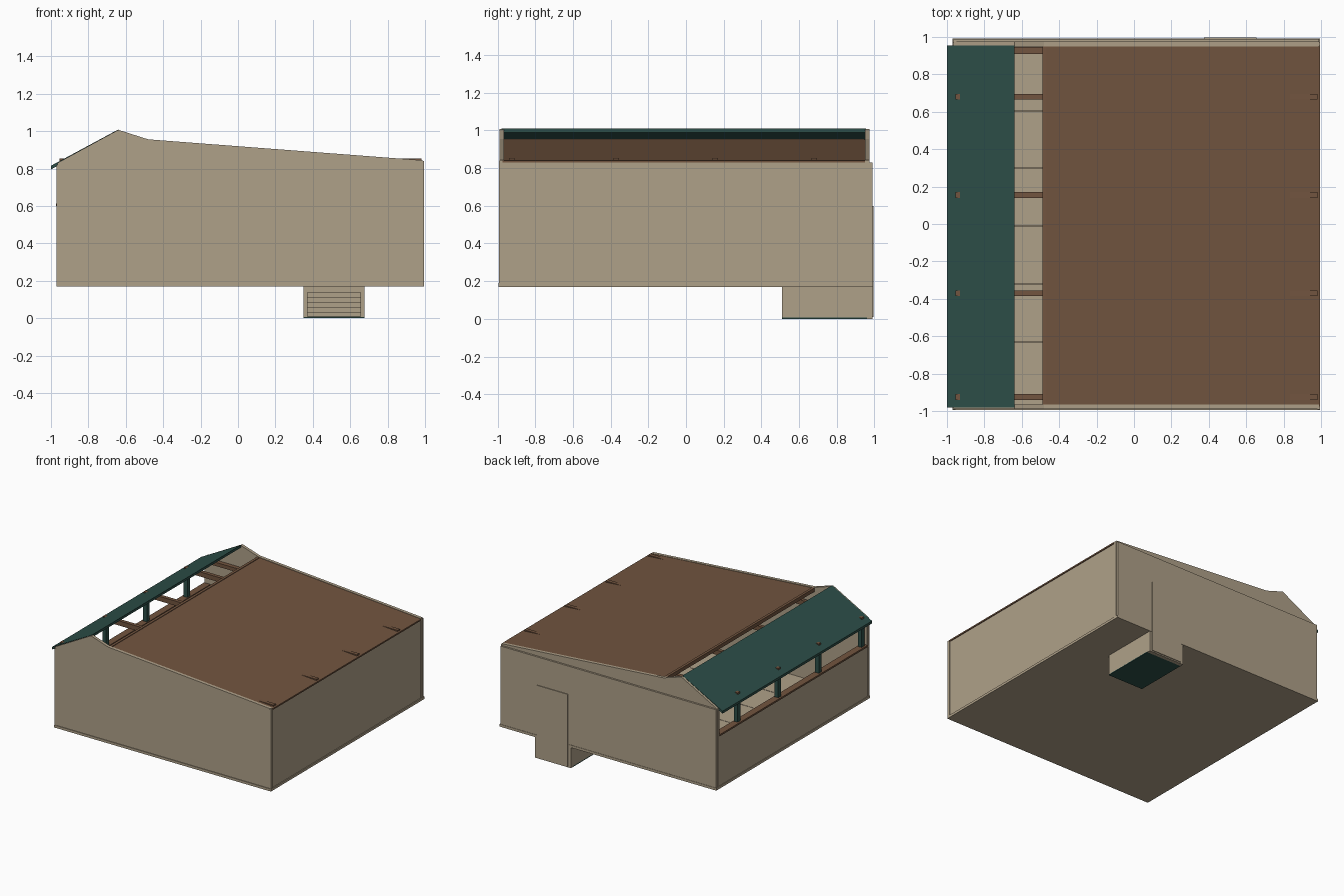
import bpy
import bmesh

cube = bpy.data.objects.get("Cube")
if cube:
    bpy.data.objects.remove(cube, do_unlink=True)


def material(name, rgb):
    m = bpy.data.materials.new(name)
    m.use_nodes = True
    color = (*rgb, 1)
    m.diffuse_color = color
    bsdf = next(n for n in m.node_tree.nodes if n.type == "BSDF_PRINCIPLED")
    bsdf.inputs["Base Color"].default_value = color
    bsdf.inputs["Roughness"].default_value = 0.8
    return m


BEIGE = material("beige_panel", (0.43, 0.355, 0.25))
BROWN = material("brown_wood", (0.168, 0.09, 0.05))
TEAL = material("dark_teal", (0.026, 0.078, 0.066))


def prism(name, profile, y0, y1, mat):
    """Extrude an outline in x and z along y."""
    bm = bmesh.new()
    face = bm.faces.new([bm.verts.new((x, y0, z)) for x, z in profile])
    out = bmesh.ops.extrude_face_region(bm, geom=[face])
    moved = [v for v in out["geom"] if isinstance(v, bmesh.types.BMVert)]
    bmesh.ops.translate(bm, verts=moved, vec=(0, y1 - y0, 0))
    bmesh.ops.recalc_face_normals(bm, faces=bm.faces)
    mesh = bpy.data.meshes.new(name)
    bm.to_mesh(mesh)
    bm.free()
    mesh.materials.append(mat)
    obj = bpy.data.objects.new(name, mesh)
    bpy.context.collection.objects.link(obj)
    return obj


def box(name, xs, ys, zs, mat):
    (a, b), (c, d) = xs, zs
    return prism(name, [(a, c), (b, c), (b, d), (a, d)], *ys, mat)


def slab(name, start, end, thick, ys, mat):
    """Sloped sheet whose top runs from start to end."""
    (xa, za), (xb, zb) = start, end
    outline = [start, end, (xb, zb - thick), (xa, za - thick)]
    return prism(name, outline, *ys, mat)


FLOOR, EAVE, SILL = 0.17, 0.83, 0.6
LEFT, RIGHT = -0.965, 0.988

# End walls with the kinked gable
gable = [(LEFT, FLOOR), (LEFT, EAVE), (-0.64, 1.007), (-0.48, 0.956),
         (RIGHT, 0.844), (RIGHT, FLOOR)]
prism("front_wall", gable, -0.99, -0.965, BEIGE)
prism("back_gable", gable, 0.95, 0.975, BEIGE)
box("back_wall", (LEFT, RIGHT), (0.972, 0.99), (FLOOR, EAVE), BEIGE)

# Side walls: full height on one side, low and open on the other
box("long_wall", (0.97, RIGHT), (-0.98, 0.95), (FLOOR, EAVE), BEIGE)
box("low_wall", (LEFT, -0.945), (-0.98, 0.95), (FLOOR, SILL), BEIGE)
box("window_sill", (-0.972, -0.915), (-0.965, 0.95), (SILL, SILL + 0.014), BROWN)

# Base trim and corner trim
for name, xs, ys in (
        ("front_trim", (-0.97, 0.995), (-0.995, -0.98)),
        ("back_trim", (-0.97, 0.995), (0.98, 0.993)),
        ("long_side_trim", (0.98, 0.995), (-0.995, 0.993)),
        ("low_side_trim", (-0.97, -0.955), (-0.995, 0.993))):
    box(name, xs, ys, (FLOOR, FLOOR + 0.02), BEIGE)
for i, y in enumerate((-0.985, 0.96)):
    box(f"long_corner_{i}", (0.98, 0.994), (y - 0.008, y + 0.012), (FLOOR, 0.84), BEIGE)
    box(f"low_corner_{i}", (-0.97, -0.955), (y - 0.008, y + 0.012), (FLOOR, 0.82), BEIGE)

# Floor panels with narrow seams; the last leaves the stairwell open
WELL = (0.35, 0.675)
seams = (-0.975, -0.63, -0.32, -0.01, 0.3, 0.605, 0.96)
for i, (a, b) in enumerate(zip(seams, seams[1:])):
    spans = [(-0.955, 0.975)]
    if b > 0.9:
        spans = [(-0.955, WELL[0]), (WELL[1], 0.975)]
    for j, span in enumerate(spans):
        box(f"floor_panel_{i}_{j}", span, (a + 0.002, b - 0.002),
            (FLOOR + 0.004, FLOOR + 0.02), BEIGE)
box("floor_underside", (-0.96, 0.98), (-0.98, 0.6), (FLOOR, FLOOR + 0.004), BEIGE)
for span in ((-0.96, WELL[0]), (WELL[1], 0.98)):
    box("floor_underside_back", span, (0.6, 0.98), (FLOOR, FLOOR + 0.004), BEIGE)

# Roof sheets, with the gap between them left open
slab("brown_roof", (-0.485, 0.952), (0.995, 0.841), 0.012, (-0.975, 0.95), BROWN)
box("brown_roof_edge", (-0.49, -0.468), (-0.965, 0.948), (0.925, 0.955), BROWN)
slab("teal_roof", (-1.0, 0.815), (-0.638, 1.01), 0.02, (-0.98, 0.955), TEAL)

# Tie beams poke through both roofs, standing on posts
for i, y in enumerate((-0.925, -0.37, 0.155, 0.68)):
    box(f"tie_beam_{i}", (-0.955, 0.98), (y - 0.015, y + 0.015), (0.815, 0.853), BROWN)
    box(f"window_post_{i}", (-0.957, -0.923), (y - 0.018, y + 0.018),
        (SILL + 0.014, 0.816), TEAL)
box("end_rafter", (-0.95, -0.48), (0.91, 0.945), (0.80, 0.83), BROWN)

# Stairwell hanging below the floor
WELL_Y = (0.51, 0.96)
box("well_side_left", (0.655, WELL[1]), WELL_Y, (0.006, FLOOR), BEIGE)
box("well_side_right", (WELL[0], 0.372), WELL_Y, (0.006, FLOOR), BEIGE)
box("well_bottom", WELL, WELL_Y, (0, 0.008), TEAL)
box("well_back", WELL, (0.96, 0.99), (0, FLOOR), BEIGE)
box("door_panel", (0.375, 0.655), (0.985, 0.996), (0.01, SILL), BEIGE)
STEPS = 6
rise, run = (FLOOR - 0.008) / STEPS, 0.07
for i in range(STEPS):
    y = 0.93 - (i + 1) * run
    z = 0.008 + i * rise
    box(f"riser_{i}", (0.372, 0.655), (y, y + 0.008), (z, z + rise), BEIGE)
    box(f"tread_{i}", (0.372, 0.655), (y - run, y + 0.008) if i < STEPS - 1
        else (y, y + 0.008), (z + rise - 0.006, z + rise), BEIGE)
